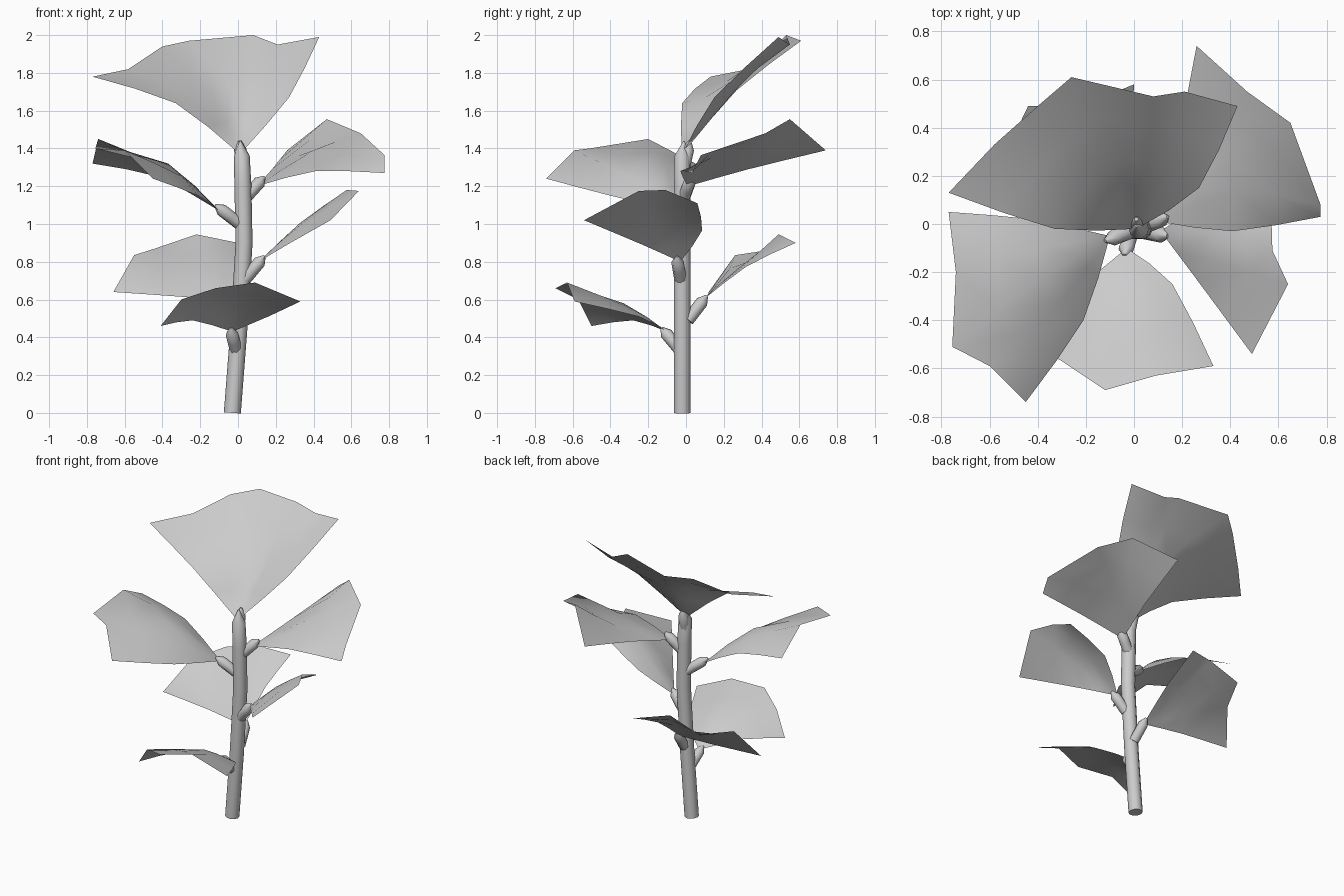
import bpy, math
from mathutils import Vector as V

if "Cube" in bpy.data.objects:
    bpy.data.objects.remove(bpy.data.objects["Cube"])


def finish(name, verts, faces, angle):
    me = bpy.data.meshes.new(name)
    me.from_pydata([tuple(v) for v in verts], [], faces)
    me.update()
    ob = bpy.data.objects.new(name, me)
    bpy.context.collection.objects.link(ob)
    bpy.ops.object.select_all(action='DESELECT')
    ob.select_set(True)
    bpy.context.view_layer.objects.active = ob
    bpy.ops.object.shade_smooth_by_angle(angle=math.radians(angle))
    return ob


def tube(name, pts, radii, sides=8):
    """Round rod through a few points; a tiny radius makes a pointed end."""
    pts = [V(p) for p in pts]
    verts, faces = [], []
    for i, p in enumerate(pts):
        d = (pts[min(i + 1, len(pts) - 1)] - pts[max(i - 1, 0)]).normalized()
        u = d.cross(V((0, 1, 0))).normalized()
        w = d.cross(u)
        for k in range(sides):
            a = 2 * math.pi * k / sides
            verts.append(p + (u * math.cos(a) + w * math.sin(a)) * radii[i])
    for i in range(len(pts) - 1):
        for k in range(sides):
            a, b = i * sides + k, i * sides + (k + 1) % sides
            faces.append((a, a + sides, b + sides, b))
    faces.append(tuple(range(sides)))
    faces.append(tuple(range(len(verts) - 1, len(verts) - sides - 1, -1)))
    return finish(name, verts, faces, 50)


def bend(a, b, c, t, soft):
    """Path through a, b, c at t = 0, 0.5, 1: soft 0 is angular, 1 is a curve."""
    curve = a * (1 - t) * (1 - 2 * t) + b * 4 * t * (1 - t) + c * t * (2 * t - 1)
    line = a.lerp(b, 2 * t) if t < .5 else b.lerp(c, 2 * t - 1)
    return line.lerp(curve, soft)


def leaf(name, base, mid, tip, rows=4):
    """Fan-shaped sheet: base point, left/centre/right mid row, outer rim."""
    base, mid, tip = V(base), [V(p) for p in mid], [V(p) for p in tip]
    n = len(tip)
    verts, faces = [base], []
    for r in range(1, rows + 1):
        for k in range(n):
            m = bend(*mid, k / (n - 1), .6)
            verts.append(bend(base, m, tip[k], r / rows, .4))
    for k in range(n - 1):
        faces.append((0, 1 + k, 2 + k))
        for r in range(rows - 1):
            a = 1 + r * n + k
            faces.append((a, a + n, a + n + 1, a + 1))
    return finish(name, verts, faces, 60)


# Stem with a pointed top
tube("stem", [(-.03, -.02, 0), (.005, -.02, .45), (.032, -.02, .9), (.026, -.02, 1.2),
              (.02, -.02, 1.36), (.012, -.01, 1.44)],
     [.045, .045, .045, .045, .042, .004], 10)

# Leaf stalks, straight rods with a short cone where the leaf begins
stalks = {
    "stalk_lower_front": ((-.01, -.03, .33), (-.04, -.13, .45)),
    "stalk_lower_back": ((.01, .01, .49), (-.01, .11, .62)),
    "stalk_middle_right": ((.04, -.03, .71), (.14, -.05, .83)),
    "stalk_upper_left": ((.01, -.02, 1.0), (-.12, -.07, 1.10)),
    "stalk_upper_right": ((.04, -.01, 1.14), (.14, .03, 1.25)),
    "stalk_top": ((.02, -.02, 1.26), (.01, .02, 1.44)),
}
for name, (a, b) in stalks.items():
    a, b = V(a), V(b)
    tube(name, [a, a.lerp(b, .4), a.lerp(b, .75), b], [.033, .033, .033, .008])

# Leaves, from top to bottom
leaf("leaf_top", (.01, -.02, 1.37),
     [(-.33, -.02, 1.64), (-.04, .27, 1.71), (.27, .15, 1.67)],
     [(-.77, .13, 1.78), (-.58, .33, 1.82), (-.40, .49, 1.94), (-.26, .61, 1.97),
      (.08, .53, 2.0), (.21, .55, 1.95), (.43, .49, 1.99)])
leaf("leaf_upper_right", (.10, .01, 1.20),
     [(.18, .33, 1.29), (.40, .27, 1.39), (.41, -.03, 1.28)],
     [(.26, .74, 1.39), (.47, .55, 1.555), (.65, .42, 1.48), (.775, .08, 1.365),
      (.775, .03, 1.27)])
leaf("leaf_upper_left", (-.10, -.05, 1.07),
     [(-.21, -.40, 1.15), (-.37, -.22, 1.32), (-.42, .02, 1.25)],
     [(-.45, -.74, 1.24), (-.60, -.59, 1.39), (-.755, -.51, 1.40), (-.74, -.20, 1.45),
      (-.77, .05, 1.32)])
leaf("leaf_middle_right", (.11, -.03, .80),
     [(.26, -.23, .89), (.33, -.10, 1.01), (.31, .085, .965)],
     [(.49, -.54, 1.02), (.64, -.25, 1.175), (.575, -.11, 1.18), (.57, .06, 1.11)])
leaf("leaf_lower_back", (-.01, .08, .59),
     [(-.30, .11, .615), (-.21, .27, .76), (-.01, .32, .775)],
     [(-.66, .12, .64), (-.55, .26, .835), (-.44, .49, .87), (-.22, .49, .945),
      (0, .58, .90)])
leaf("leaf_lower_front", (-.03, -.10, .43),
     [(-.24, -.28, .49), (-.03, -.33, .58), (.16, -.25, .51)],
     [(-.41, -.50, .46), (-.30, -.57, .60), (-.12, -.69, .66), (.09, -.63, .69),
      (.33, -.59, .59)])
